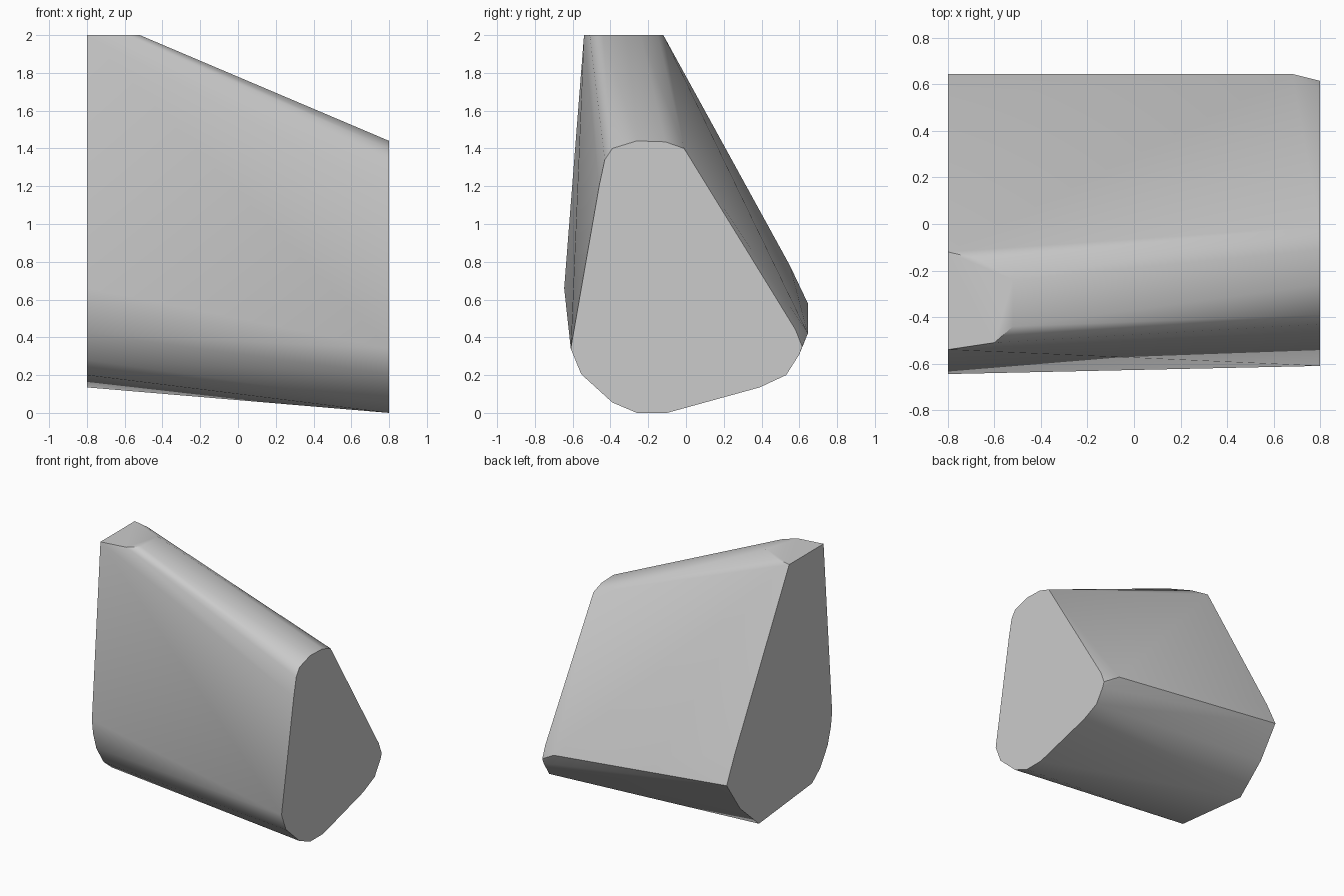
import bpy, bmesh, math

if "Cube" in bpy.data.objects:
    bpy.data.objects.remove(bpy.data.objects["Cube"])

grey = bpy.data.materials.new("plain grey")
grey.use_nodes = True
colour = (0.6, 0.6, 0.6, 1)
grey.diffuse_color = colour
grey.node_tree.nodes["Principled BSDF"].inputs["Base Color"].default_value = colour

# End outlines as (y, z)
tall_end = [(-0.54, 2), (-0.645, 0.66), (-0.63, 0.55), (-0.59, 0.42), (-0.5, 0.28), (-0.4, 0.2),
            (0.25, 0.135), (0.48, 0.34), (0.645, 0.58), (0.55, 0.78), (-0.12, 2)]
low_end = [(-0.61, 0.34), (-0.555, 0.205), (-0.39, 0.055), (-0.26, 0), (-0.1, 0), (0.39, 0.135),
           (0.53, 0.2), (0.6, 0.31), (0.615, 0.35), (0.58, 0.44), (-0.01, 1.4), (-0.11, 1.435),
           (-0.26, 1.44), (-0.39, 1.4), (-0.43, 1.34), (-0.46, 1.2)]
# Flat crown corners and the clipped back corner
crown = [(-0.6, -0.51, 2), (-0.52, -0.44, 2), (-0.52, -0.24, 2), (-0.67, -0.15, 2)]
back_corner = [(0.68, 0.645, 0.42)]

# Wrap the two ends in one convex skin
points = [(-0.8, y, z) for y, z in tall_end] + [(0.8, y, z) for y, z in low_end] + crown + back_corner
bm = bmesh.new()
for p in points:
    bm.verts.new(p)
hull = bmesh.ops.convex_hull(bm, input=bm.verts)
loose = [v for v in bm.verts if not v.link_faces]
bmesh.ops.delete(bm, geom=loose, context='VERTS')
bmesh.ops.dissolve_limit(bm, angle_limit=math.radians(0.5), verts=bm.verts, edges=bm.edges)
bmesh.ops.recalc_face_normals(bm, faces=bm.faces)

mesh = bpy.data.meshes.new("tapered_block")
bm.to_mesh(mesh)
bm.free()
mesh.materials.append(grey)
block = bpy.data.objects.new("tapered_block", mesh)
bpy.context.collection.objects.link(block)

# Soft sides with crisp ends
bpy.ops.object.select_all(action='DESELECT')
block.select_set(True)
bpy.context.view_layer.objects.active = block
bpy.ops.object.shade_smooth_by_angle(angle=math.radians(35))
